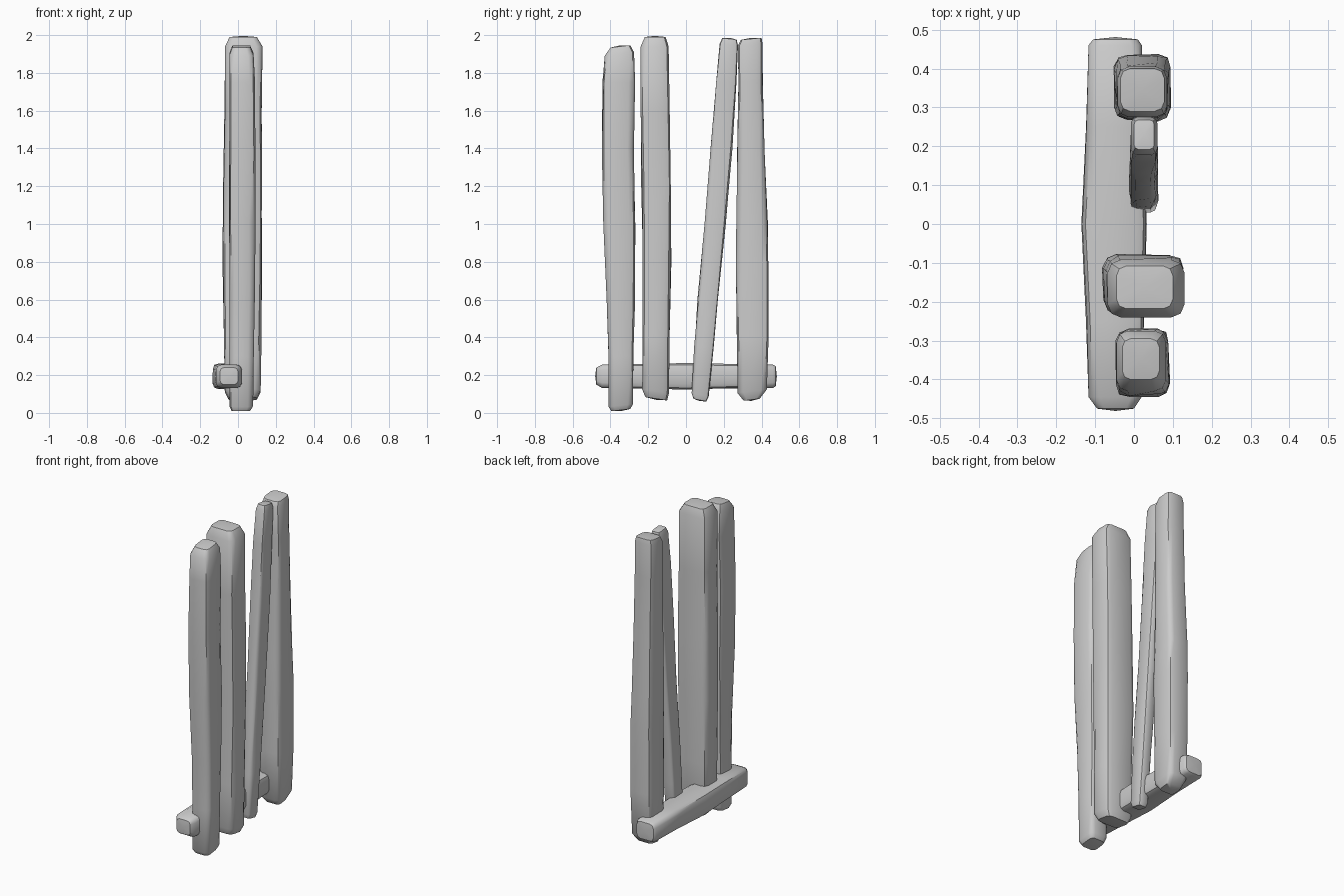
import bpy, bmesh, math, random
from mathutils import Vector

random.seed(4)
mat = bpy.data.materials.new("plain_grey")
mat.diffuse_color = (0.6, 0.6, 0.6, 1)


def section(a0, a1, b0, b1, r=0.3):
    """Rounded rectangle, three points per corner."""
    ca, cb, ha, hb = (a0 + a1) / 2, (b0 + b1) / 2, (a1 - a0) / 2, (b1 - b0) / 2
    rad = r * min(ha, hb) * 1.5
    pts = []
    for k, (sa, sb) in enumerate([(1, 1), (-1, 1), (-1, -1), (1, -1)]):
        for i in range(3):
            t = math.radians(90 * k + 45 * i)
            pts.append((ca + sa * (ha - rad) + rad * math.cos(t),
                        cb + sb * (hb - rad) + rad * math.sin(t)))
    return pts


def loft(name, rings, place, tilt=(0, 0), wobble=0.003, bulge=0.006):
    """rings: (length position, a0, a1, b0, b1); tilt slopes the two ends."""
    bm = bmesh.new()
    loops = []
    last = len(rings) - 1
    for i, (s, a0, a1, b0, b1) in enumerate(rings):
        slope = tilt[0] if i < 2 else tilt[1] if i > last - 2 else 0
        loop = []
        for a, b in section(a0, a1, b0, b1):
            j = wobble if 1 < i < last - 1 else 0
            loop.append(bm.verts.new(place(
                s + slope * (b - (b0 + b1) / 2),
                a + random.uniform(-j, j), b + random.uniform(-j, j))))
        loops.append(loop)
    n = len(loops[0])
    for p, q in zip(loops, loops[1:]):
        for k in range(n):
            bm.faces.new((p[k], p[(k + 1) % n], q[(k + 1) % n], q[k]))
    for loop, i, sgn in ((loops[0], 0, -1), (loops[-1], last, 1)):
        s, a0, a1, b0, b1 = rings[i]
        tip = bm.verts.new(place(s + sgn * bulge, (a0 + a1) / 2, (b0 + b1) / 2))
        for k in range(n):
            bm.faces.new((loop[k], loop[(k + 1) % n], tip))
    bmesh.ops.recalc_face_normals(bm, faces=bm.faces)
    me = bpy.data.meshes.new(name)
    bm.to_mesh(me)
    bm.free()
    me.materials.append(mat)
    me.shade_smooth()
    me.set_sharp_from_angle(angle=math.radians(40))
    bpy.context.collection.objects.link(bpy.data.objects.new(name, me))


def upright(s, a, b):
    return Vector((a, b, s))


def lying(s, a, b):
    return Vector((a, s, b))


# Outer left plank, narrower at its foot
loft("outer_left_plank", [
    (0.015, -0.035, 0.065, -0.395, -0.295), (0.04, -0.045, 0.08, -0.41, -0.28),
    (0.30, -0.045, 0.085, -0.408, -0.278), (0.60, -0.045, 0.09, -0.418, -0.272),
    (1.00, -0.045, 0.09, -0.438, -0.268), (1.40, -0.045, 0.09, -0.445, -0.278),
    (1.75, -0.045, 0.088, -0.44, -0.272), (1.90, -0.045, 0.082, -0.43, -0.275),
    (1.94, -0.03, 0.065, -0.40, -0.295)], upright, (0.12, 0.12))

# Wide inner left plank
loft("wide_plank", [
    (0.075, -0.05, 0.10, -0.215, -0.10), (0.115, -0.07, 0.12, -0.232, -0.09),
    (0.40, -0.075, 0.122, -0.228, -0.085), (0.80, -0.08, 0.125, -0.23, -0.08),
    (1.20, -0.077, 0.126, -0.235, -0.08), (1.60, -0.07, 0.128, -0.237, -0.088),
    (1.94, -0.068, 0.13, -0.24, -0.092), (1.99, -0.045, 0.10, -0.218, -0.108)],
    upright, (-0.15, 0))

# Thin leaning plank
loft("leaning_plank", [
    (0.068, -0.002, 0.05, 0.04, 0.108), (0.095, -0.01, 0.058, 0.03, 0.12),
    (0.35, -0.01, 0.06, 0.045, 0.145), (0.60, -0.01, 0.06, 0.063, 0.168),
    (1.00, -0.01, 0.06, 0.10, 0.208), (1.40, -0.01, 0.06, 0.13, 0.243),
    (1.75, -0.01, 0.06, 0.158, 0.268), (1.95, -0.008, 0.06, 0.178, 0.275),
    (1.98, 0.0, 0.052, 0.192, 0.268)], upright, (-0.2, -0.1))

# Outer right plank, narrower at its head
loft("outer_right_plank", [
    (0.07, -0.03, 0.07, 0.305, 0.39), (0.115, -0.045, 0.09, 0.272, 0.428),
    (0.40, -0.05, 0.095, 0.268, 0.437), (0.80, -0.05, 0.095, 0.265, 0.437),
    (1.00, -0.05, 0.093, 0.268, 0.432), (1.40, -0.047, 0.09, 0.272, 0.418),
    (1.75, -0.045, 0.088, 0.275, 0.407), (1.95, -0.042, 0.085, 0.275, 0.405),
    (1.98, -0.035, 0.078, 0.29, 0.40)], upright, (0.12, 0.1))

# Cross rail behind the planks
loft("cross_rail", [
    (-0.475, -0.095, 0.0, 0.15, 0.24), (-0.445, -0.117, 0.02, 0.132, 0.255),
    (-0.25, -0.122, 0.025, 0.13, 0.258), (0.0, -0.135, 0.033, 0.125, 0.262),
    (0.25, -0.122, 0.025, 0.13, 0.258), (0.46, -0.117, 0.02, 0.132, 0.255),
    (0.475, -0.105, 0.01, 0.14, 0.247)], lying, wobble=0.002)
